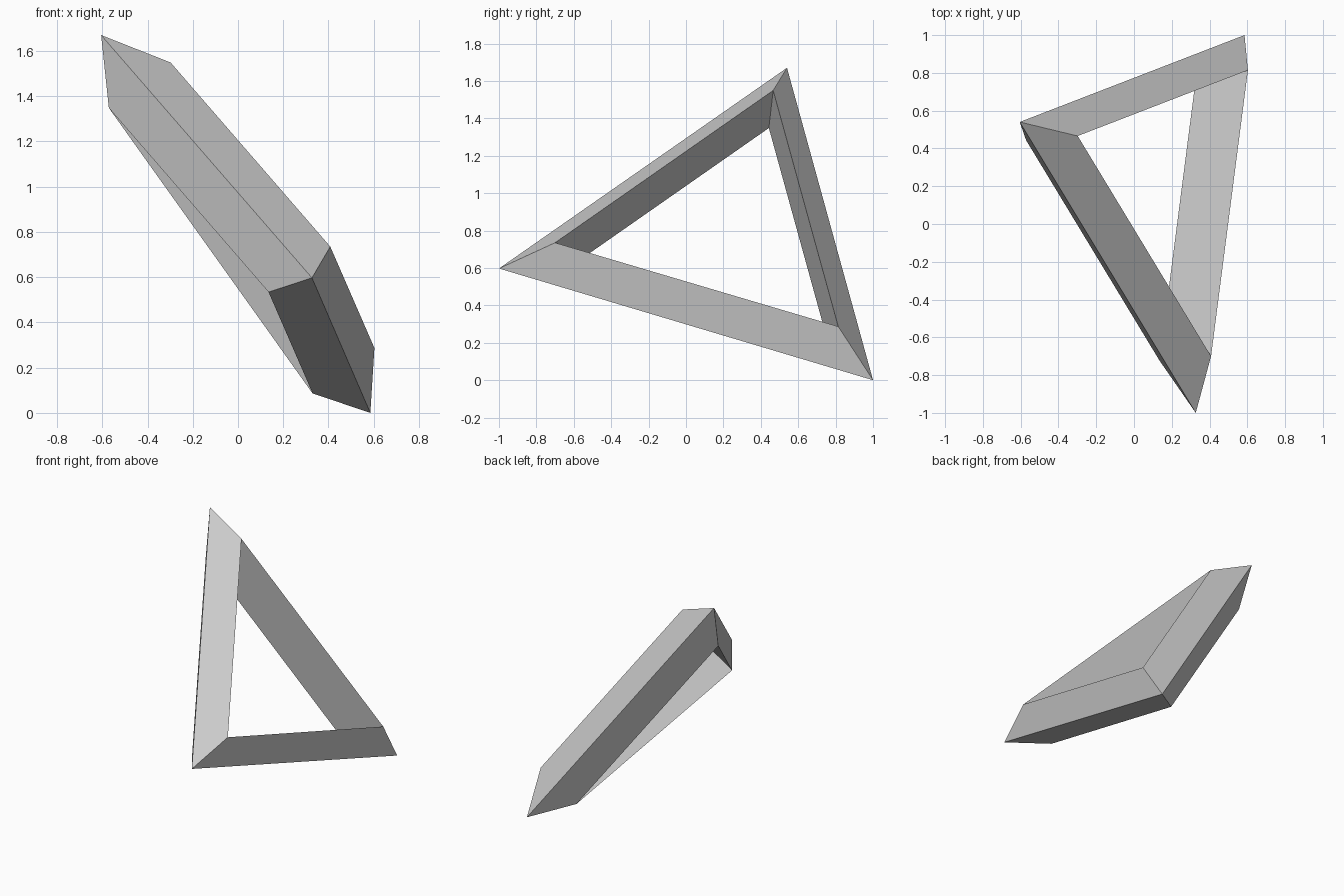
import bpy
import bmesh
from mathutils import Vector

cube = bpy.data.objects.get("Cube")
if cube:
    bpy.data.objects.remove(cube, do_unlink=True)

# Plain grey material
grey = bpy.data.materials.new("light grey")
grey.use_nodes = True
colour = (0.6, 0.6, 0.6, 1.0)
grey.diffuse_color = colour
grey.node_tree.nodes["Principled BSDF"].inputs["Base Color"].default_value = colour

# Each corner: outer tip and one inner point; the hole runs straight along "depth"
corners = [
    (Vector((-0.605, 0.54, 1.67)), Vector((-0.298, 0.466, 1.549))),
    (Vector((0.327, -1.0, 0.597)), Vector((0.408, -0.70, 0.735))),
    (Vector((0.585, 1.0, 0.0)), Vector((0.603, 0.814, 0.287))),
]
depth = Vector((-0.273, -0.023, -0.201))

# Mitred triangular section at every corner
bm = bmesh.new()
sections = [[bm.verts.new(p) for p in (tip, inner, inner + depth)]
            for tip, inner in corners]

# Join neighbouring sections with three flat sides per bar
for i, start in enumerate(sections):
    end = sections[(i + 1) % len(sections)]
    for j in range(3):
        k = (j + 1) % 3
        bm.faces.new((start[j], start[k], end[k], end[j]))
bmesh.ops.recalc_face_normals(bm, faces=bm.faces[:])

mesh = bpy.data.meshes.new("triangle_frame")
bm.to_mesh(mesh)
bm.free()
mesh.materials.append(grey)
frame = bpy.data.objects.new("triangle_frame", mesh)
bpy.context.collection.objects.link(frame)
